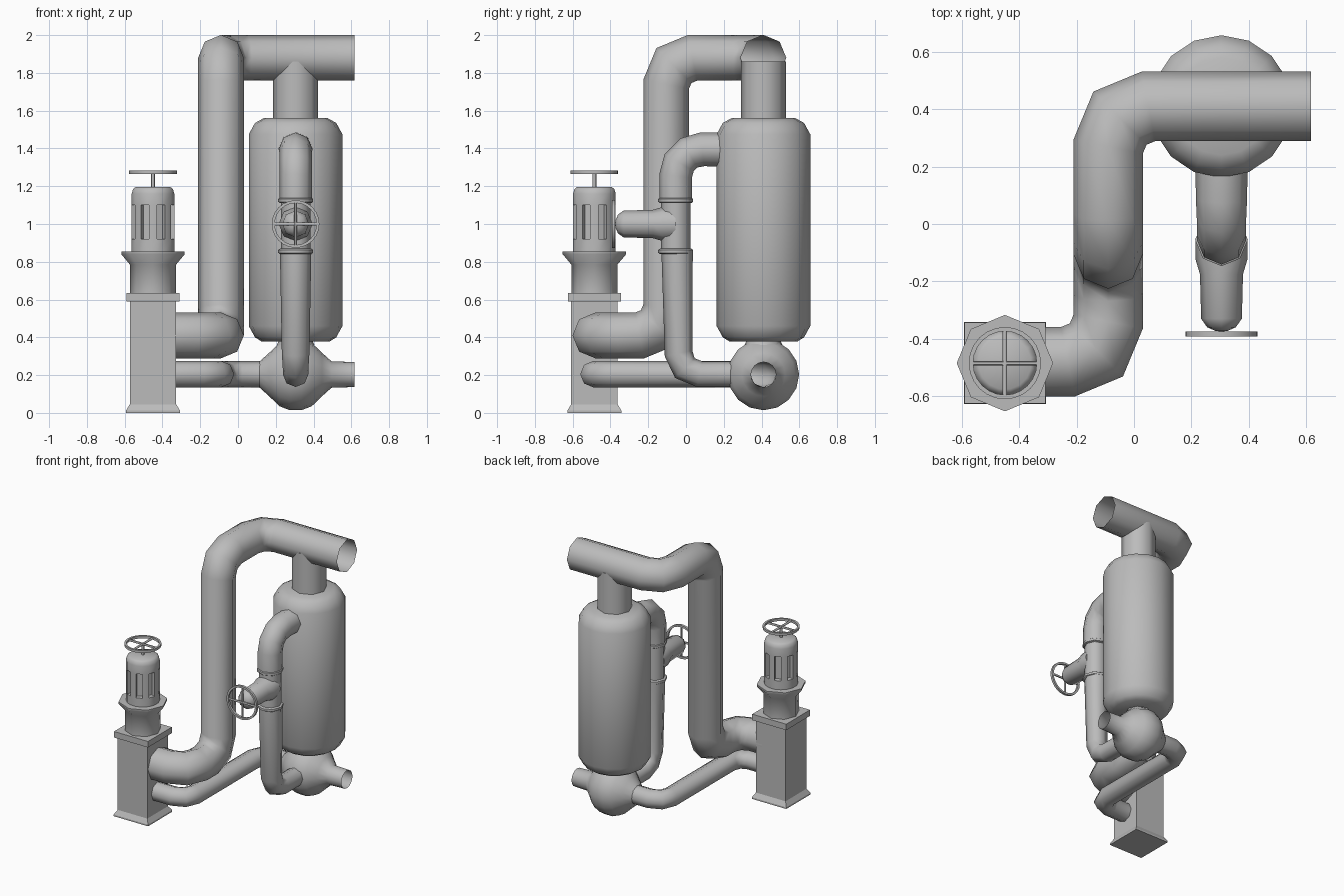
import bpy, bmesh
from math import sin, cos, pi, radians
from mathutils import Vector

cube = bpy.data.objects.get("Cube")
if cube:
    bpy.data.objects.remove(cube, do_unlink=True)

grey = bpy.data.materials.new("machine_grey")
grey.use_nodes = True
grey.diffuse_color = (0.5, 0.5, 0.5, 1)
grey.node_tree.nodes["Principled BSDF"].inputs["Base Color"].default_value = (0.5, 0.5, 0.5, 1)

X, Y, Z = Vector((1, 0, 0)), Vector((0, 1, 0)), Vector((0, 0, 1))


def finish(name, bm, angle):
    bmesh.ops.remove_doubles(bm, verts=bm.verts, dist=0.0001)
    bmesh.ops.recalc_face_normals(bm, faces=bm.faces)
    mesh = bpy.data.meshes.new(name)
    bm.to_mesh(mesh)
    bm.free()
    mesh.materials.append(grey)
    mesh.shade_smooth()
    mesh.set_sharp_from_angle(angle=radians(angle))
    obj = bpy.data.objects.new(name, mesh)
    bpy.context.collection.objects.link(obj)
    return obj


def skin(bm, rings, caps):
    """Bridge successive rings of points with quads."""
    loops = [[bm.verts.new(p) for p in ring] for ring in rings]
    n = len(loops[0])
    for a, b in zip(loops, loops[1:]):
        for i in range(n):
            j = (i + 1) % n
            bm.faces.new((a[i], a[j], b[j], b[i]))
    if caps:
        bm.faces.new(loops[0])
        bm.faces.new(loops[-1])


def lathe(name, centre, profile, sides=16, axis=Z, phase=0, caps=True, angle=50, edit=None):
    """Turn (height, radius) points about an axis through centre."""
    turn = Z.rotation_difference(axis)
    rings = []
    for h, r in profile:
        angles = [radians(phase) + 2 * pi * i / sides for i in range(sides)]
        rings.append([Vector(centre) + turn @ Vector((r * cos(a), r * sin(a), h)) for a in angles])
    bm = bmesh.new()
    skin(bm, rings, caps)
    if edit:
        edit(bm)
    return finish(name, bm, angle)


def rounded(points, bend, steps):
    """Replace the inner corners of a path by arcs."""
    pts = [Vector(p) for p in points]
    path = [pts[0]]
    for a, b, c in zip(pts, pts[1:], pts[2:]):
        u, v = (b - a).normalized(), (c - b).normalized()
        pivot = b - u * bend + v * bend
        for k in range(steps + 1):
            t = pi / 2 * k / steps
            path.append(pivot - v * bend * cos(t) + u * bend * sin(t))
    return path + [pts[-1]]


def pipe(name, points, radius, bend=0.14, steps=2, end_radius=None, sides=8, caps=False):
    """Sweep a ring along a path with mitred joints."""
    path = rounded(points, bend, steps)
    d = (path[1] - path[0]).normalized()
    side = d.cross(Z if abs(d.z) < 0.9 else Y).normalized()
    up = side.cross(d)
    ring = [path[0] + radius * (side * cos(2 * pi * i / sides) + up * sin(2 * pi * i / sides))
            for i in range(sides)]
    rings = [ring]
    for k in range(1, len(path)):
        d = (path[k] - path[k - 1]).normalized()
        after = (path[k + 1] - path[k]).normalized() if k + 1 < len(path) else d
        plane = d + after
        ring = [p + d * ((path[k] - p).dot(plane) / d.dot(plane)) for p in ring]
        rings.append(ring)
    if end_radius:
        last = len(path) - 1
        for k, ring in enumerate(rings):
            s = 1 + (end_radius / radius - 1) * min(1, k / (last - 1) * 2)
            rings[k] = [path[k] + (p - path[k]) * s for p in ring]
    bm = bmesh.new()
    skin(bm, rings, caps)
    return finish(name, bm, 60)


def handwheel(name, centre, axis, across):
    """Flat rim with four spokes and a short stem."""
    c = Vector(centre)
    o, i, h = 0.126, 0.111, 0.009
    lathe(name + "_rim", c, [(-h, o), (h, o), (h, i), (-h, i), (-h, o)], 24, axis, caps=False, angle=40)
    for n, d in enumerate(across):
        pipe(f"{name}_spoke_{n}", [c - d * 0.118, c + d * 0.118], 0.008, sides=6)
    lathe(name + "_stem", c, [(-0.1, 0.01), (0.005, 0.01)], 8, axis)


# Square pillar with flared foot and top flange
px, py = -0.45, -0.485
q = 2 ** 0.5
lathe("pillar", (px, py, 0),
      [(h, r * q) for h, r in [(0, 0.143), (0.012, 0.143), (0.045, 0.123), (0.59, 0.123),
                               (0.59, 0.141), (0.635, 0.141)]],
      4, phase=45, angle=25)

# Octagonal collar above the pillar
lathe("pillar_collar", (px, py, 0),
      [(0.63, 0.122), (0.785, 0.122), (0.84, 0.168), (0.855, 0.168)], 8)


# Slotted cage
def cut_slots(bm):
    bm.normal_update()
    slots = [f for f in bm.faces if 0.95 < f.calc_center_median().z < 1.05][::2]
    for f in bmesh.ops.extrude_discrete_faces(bm, faces=slots)["faces"]:
        c = f.calc_center_median()
        inward = Vector((px - c.x, py - c.y, 0)).normalized() * 0.035
        bmesh.ops.translate(bm, verts=f.verts, vec=inward)


lathe("slotted_cage", (px, py, 0),
      [(0.85, 0.115), (0.92, 0.115), (1.1, 0.115), (1.16, 0.115), (1.185, 0.108), (1.197, 0.092)],
      16, phase=11.25, edit=cut_slots)
handwheel("top_wheel", (px, py, 1.275), Z, (X, Y))

# Large pipe from the pillar up and over the tank
pipe("large_pipe", [(-0.38, -0.48, 0.41), (-0.09, -0.48, 0.41), (-0.09, -0.105, 0.41),
                    (-0.09, -0.105, 1.88), (-0.09, 0.41, 1.88), (0.617, 0.41, 1.88)], 0.121)

# Small pipe from the pillar to the bulb
pipe("small_pipe", [(-0.38, -0.49, 0.205), (-0.09, -0.49, 0.205), (-0.09, 0.41, 0.205),
                    (0.14, 0.41, 0.205)], 0.07, bend=0.1)

# Tank, its neck and the bulb below it
tx, ty = 0.305, 0.41
lathe("tank", (tx, ty, 0),
      [(0.378, 0.18), (0.4, 0.215), (0.46, 0.248), (1.475, 0.248), (1.535, 0.215), (1.56, 0.17)])
lathe("tank_neck", (tx, ty, 0), [(1.54, 0.119), (1.86, 0.119)], 8)
lathe("bulb_neck", (tx, ty, 0), [(0.36, 0.1), (0.4, 0.08)], 8)
lathe("bulb", (tx, ty, 0.203),
      [(-0.19, 0.07), (-0.14, 0.115), (-0.085, 0.168), (-0.03, 0.189), (0.03, 0.189),
       (0.085, 0.168), (0.14, 0.115), (0.19, 0.07), (0.312, 0.066)], 16, X, caps=False)

# Front bypass pipe with valve
pipe("bypass_upper", [(tx, 0.25, 1.395), (tx, -0.055, 1.395), (tx, -0.055, 1.11)], 0.092, steps=3,
     end_radius=0.086)
lathe("bypass_valve_body", (tx, -0.055, 0), [(0.85, 0.078), (1.12, 0.078)], 8)
for label, z in (("upper", 1.125), ("lower", 0.855)):
    lathe(f"bypass_{label}_ring", (tx, -0.055, z),
          [(-0.014, 0.083), (-0.008, 0.092), (0.008, 0.092), (0.014, 0.083)], 8)
pipe("bypass_lower", [(tx, -0.047, 0.85), (tx, -0.038, 0.205), (tx, 0.27, 0.205)], 0.083, bend=0.11,
     end_radius=0.068)
lathe("valve_branch", (tx, -0.055, 1),
      [(0, 0.09), (0.07, 0.09), (0.12, 0.075), (0.275, 0.071), (0.305, 0.05), (0.318, 0.02)],
      8, -Y)
handwheel("valve_wheel", (tx, -0.384, 1), -Y, (X, Z))
